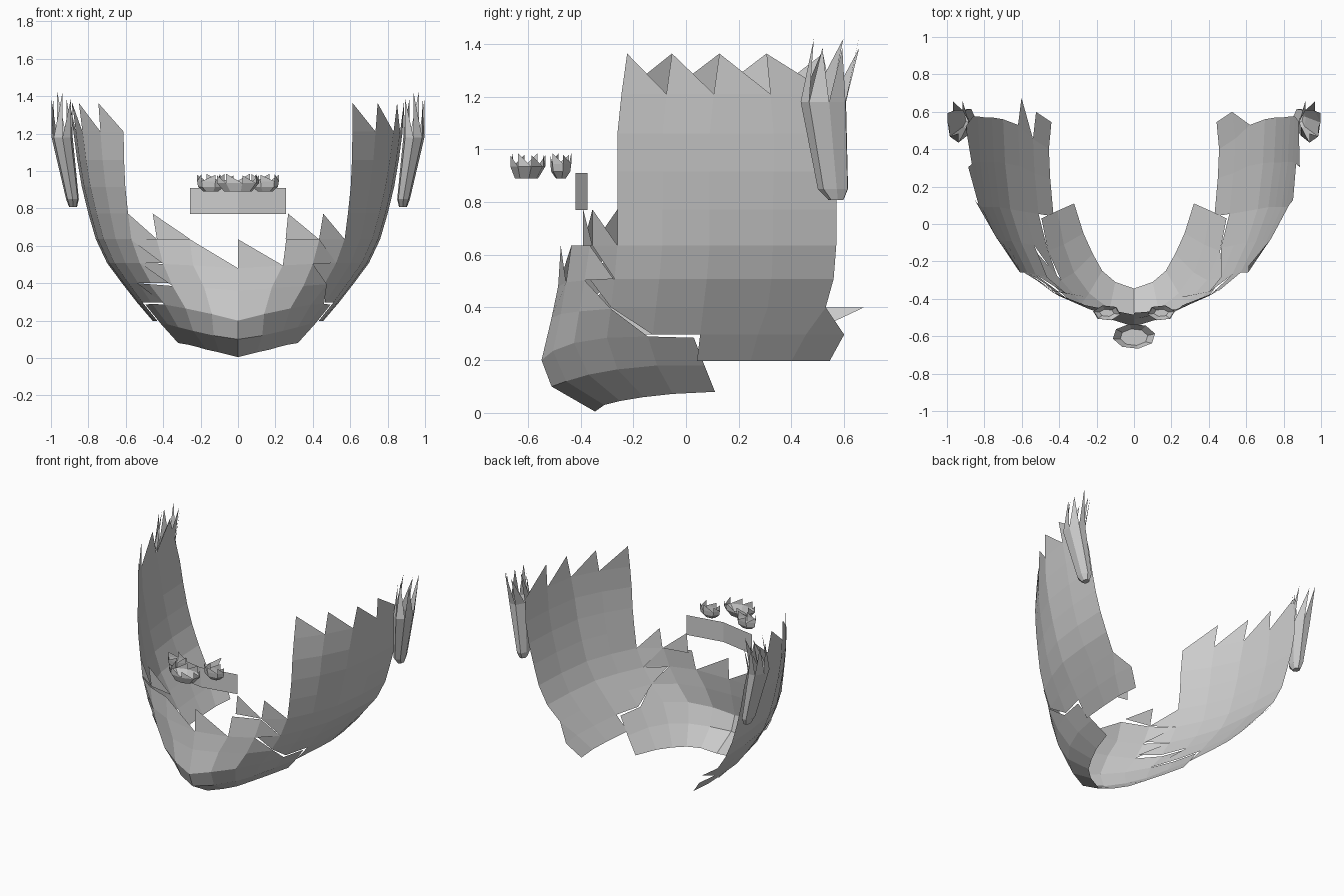
import bpy
import math

if "Cube" in bpy.data.objects:
    bpy.data.objects.remove(bpy.data.objects["Cube"])


def make(name, faces):
    """Build a mesh from coordinate faces, merging shared corners."""
    index, verts, polys = {}, [], []
    for face in faces:
        poly = []
        for p in face:
            key = tuple(round(c, 4) for c in p)
            if key not in index:
                index[key] = len(verts)
                verts.append(key)
            poly.append(index[key])
        polys.append(poly)
    mesh = bpy.data.meshes.new(name)
    mesh.from_pydata(verts, [], polys)
    mesh.update()
    ob = bpy.data.objects.new(name, mesh)
    bpy.context.collection.objects.link(ob)
    return ob


def cell(grid, row, col, kind, side):
    """One grid cell: whole quad, or its front / back / tip half."""
    flip = lambda p: (p[0] * side, p[1], p[2])
    jb, kb = flip(grid(row, col)), flip(grid(row, col + 1))
    jt, kt = flip(grid(row + 1, col)), flip(grid(row + 1, col + 1))
    if kind == 'tip':
        kind = 'front' if side > 0 else 'back'
    if kind == 'quad':
        face = [jb, kb, kt, jt]
    elif side > 0:
        face = [jb, kb, jt] if kind == 'front' else [jt, kb, kt]
    else:
        face = [jb, kt, jt] if kind == 'front' else [jb, kb, kt]
    return face if side > 0 else face[::-1]


# side shell rows: height, half width, back edge depth
ROWS = [(.197, .455, .40), (.297, .54, .455), (.4, .62, .53), (.508, .70, .56),
        (.635, .76, .57), (.772, .80, .57), (.915, .835, .575), (1.06, .86, .575),
        (1.21, .88, .55), (1.363, .90, .52)]
FX = [0, .335, .57, .75, .86, .945, .985, 1, .97]
FY = [-.425, -.39, -.355, -.26, -.09, .09]


def side_grid(r, j):
    z, w, back = ROWS[r]
    f = FX[j]
    if r > 4 and j in (3, 4):
        f -= (z - .6) * (.09 if j == 3 else .04)
    if j <= 5:
        y = FY[j] + max(0, z - 1.1) * .14
        if z < .6:
            y -= (.6 - z) * .12
    else:
        y = {6: (.09 + back) / 2, 7: back, 8: back + .145}[j]
    return (w * f, y, z)


# row -> list of (first column, last column, kind)
SIDE = {0: [(5, 7, 'quad')],
        1: [(3, 3, 'back'), (4, 6, 'quad'), (7, 7, 'front')],
        2: [(2, 2, 'back'), (3, 6, 'quad')],
        3: [(2, 2, 'back'), (3, 6, 'quad')],
        4: [(1, 2, 'tip'), (3, 6, 'quad')],
        5: [(3, 6, 'quad')], 6: [(3, 6, 'quad')], 7: [(3, 6, 'quad')],
        8: [(3, 6, 'tip')]}

CHIN_ROWS = [
    [(0, -.345, .005), (.1, -.31, .03), (.17, -.25, .045), (.22, -.16, .06), (.27, -.05, .072), (.32, .11, .08)],
    [(0, -.51, .1), (.13, -.455, .12), (.24, -.37, .145), (.32, -.26, .165), (.375, -.11, .18), (.41, .07, .18)],
    [(0, -.548, .2), (.14, -.505, .235), (.28, -.425, .265), (.39, -.30, .285), (.46, -.145, .29), (.495, .03, .285)],
    [(0, -.51, .36), (.18, -.475, .375), (.35, -.405, .385), (.475, -.285, .395), (.54, -.13, .4)],
    [(0, -.485, .48), (.24, -.455, .495), (.4, -.385, .503), (.525, -.275, .508)],
    [(0, -.475, .635), (.258, -.435, .635), (.435, -.365, .635), (.575, -.26, .635)]]
CHIN = {0: [(0, 4, 'quad')], 1: [(0, 4, 'quad')],
        2: [(0, 2, 'quad'), (3, 3, 'front')],
        3: [(0, 1, 'quad'), (2, 2, 'front')],
        4: [(0, 0, 'tip'), (1, 1, 'quad'), (2, 2, 'front')]}


def shell(grid, layout, side):
    return [cell(grid, r, c, kind, side) for r, spans in layout.items()
            for a, b, kind in spans for c in range(a, b + 1)]


# side shells
make("right_side_shell", shell(side_grid, SIDE, 1))
make("left_side_shell", shell(side_grid, SIDE, -1))

# chin shell
chin_grid = lambda r, j: CHIN_ROWS[r][j]
make("chin_shell", shell(chin_grid, CHIN, 1) + shell(chin_grid, CHIN, -1))

# upper lip band
band_grid = lambda r, j: (.257 * j, -.42 + .047 * j, .77 + .14 * r)
make("lip_band", [cell(band_grid, 0, 0, 'quad', s) for s in (1, -1)])


def spiked_cup(name, rings, lean, side=1, n=7, phase=.2):
    """Closed-bottom stack of rings (x, y, z, rx, ry) with torn spikes on top."""
    def pt(ring, i):
        x, y, z, rx, ry = ring
        a = 2 * math.pi * i / n + phase
        return (side * (x + rx * math.cos(a)), y + ry * math.sin(a), z)
    faces = [[pt(rings[0], i) for i in range(n)][::-1]]
    for lo, hi in zip(rings, rings[1:]):
        faces += [[pt(lo, i), pt(lo, i + 1), pt(hi, i + 1), pt(hi, i)] for i in range(n)]
    top = rings[-1]
    for i in range(n):
        p = pt(top, i)
        tip = (p[0] + side * lean[0], p[1] + lean[1], p[2] + lean[2] * (1 if i % 2 else .85))
        faces.append([p, pt(top, i + 1), tip])
    if side < 0:
        faces = [f[::-1] for f in faces]
    make(name, faces)


# ear tufts and nostril cups, mirrored
for s, label in ((1, "right"), (-1, "left")):
    spiked_cup(label + "_ear_tuft",
               [(.882, .57, .808, .022, .03), (.885, .56, .85, .035, .06),
                (.94, .525, 1.18, .058, .09)], (0, .05, .24), s)
    spiked_cup(label + "_nostril",
               [(.145, -.475, .89, .04, .02), (.145, -.475, .915, .07, .038),
                (.145, -.475, .945, .075, .042)], (0, 0, .04), s, 6)

# nose tip cup
spiked_cup("nose_tip", [(0, -.605, .89, .075, .045), (0, -.6, .935, .115, .068)],
           (0, 0, .05), 1, 8)
